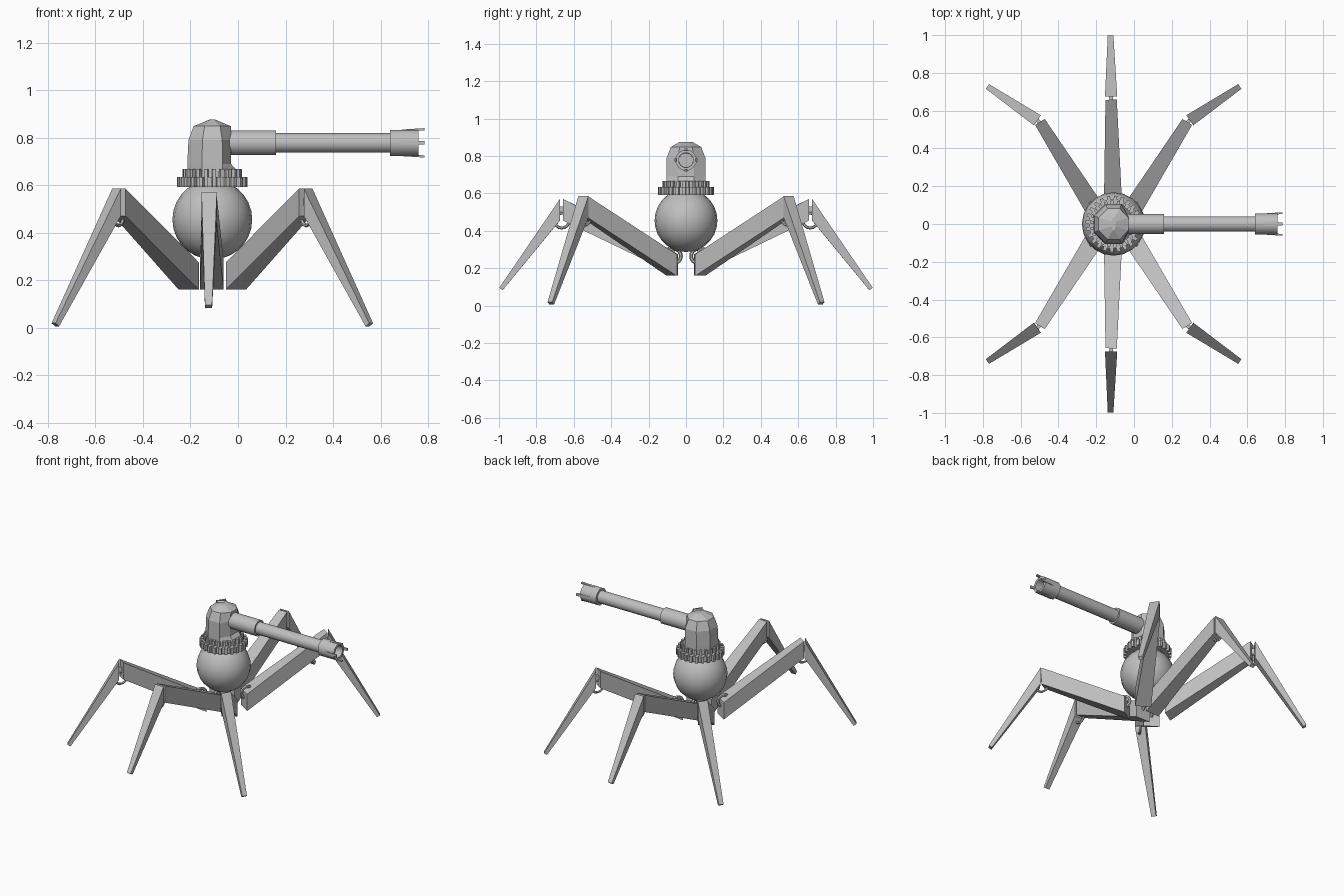
import bpy, bmesh, math
from mathutils import Vector, Matrix

if "Cube" in bpy.data.objects:
    bpy.data.objects.remove(bpy.data.objects["Cube"])

CX = -0.108  # body axis
grey = bpy.data.materials.new("steel grey")
grey.diffuse_color = (0.52, 0.52, 0.52, 1)
grey.use_nodes = True
grey.node_tree.nodes["Principled BSDF"].inputs["Base Color"].default_value = grey.diffuse_color


def finish(name, bm, smooth=False):
    bmesh.ops.recalc_face_normals(bm, faces=bm.faces[:])
    me = bpy.data.meshes.new(name)
    bm.to_mesh(me)
    bm.free()
    me.materials.append(grey)
    ob = bpy.data.objects.new(name, me)
    bpy.context.collection.objects.link(ob)
    if smooth:
        bpy.ops.object.select_all(action='DESELECT')
        bpy.context.view_layer.objects.active = ob
        ob.select_set(True)
        bpy.ops.object.shade_smooth_by_angle(angle=math.radians(35))
    return ob


def loft(name, rings, smooth=False, closed=False):
    """Skin equal-length rings of points; cap the ends unless closed."""
    bm = bmesh.new()
    vs = [[bm.verts.new(p) for p in r] for r in rings]
    n = len(vs[0])
    pairs = list(zip(vs, vs[1:])) + ([(vs[-1], vs[0])] if closed else [])
    for a, b in pairs:
        for i in range(n):
            j = (i + 1) % n
            bm.faces.new((a[i], a[j], b[j], b[i]))
    if not closed:
        bm.faces.new(vs[0])
        bm.faces.new(vs[-1])
    return finish(name, bm, smooth)


def circle(n, r, off=0.0):
    return [(r * math.cos(2 * math.pi * (i + off) / n),
             r * math.sin(2 * math.pi * (i + off) / n)) for i in range(n)]


def tube(name, profile, n=12, z=0.778, closed=False):
    """Turned part along x, profile = (x, radius)."""
    return loft(name, [[(x, a, z + b) for a, b in circle(n, r, 0.5)]
                       for x, r in profile], True, closed)


def gear(name, z0, z1, r, teeth):
    pts = []
    for i in range(teeth):
        for f, q in ((0, r - 0.018), (0.45, r - 0.018), (0.5, r), (0.95, r)):
            a = 2 * math.pi * (i + f) / teeth
            pts.append((CX + q * math.cos(a), q * math.sin(a)))
    loft(name, [[(x, y, z) for x, y in pts] for z in (z0, z1)])


def beam(name, p, q, zp, zq, wp, wq, slant=0.0):
    """Tapered four-sided beam between plan points."""
    p, q = Vector(p), Vector(q)
    d = (q - p).normalized()
    s = Vector((-d.y, d.x))
    rings = []
    for c, (lo, hi), w, back in ((p, zp, wp, 0), (q, zq, wq, slant)):
        cb = c - d * back
        rings.append([(*(cb - s * w / 2), lo), (*(cb + s * w / 2), lo),
                      (*(c + s * w / 2), hi), (*(c - s * w / 2), hi)])
    loft(name, rings)


def hoop(name, c, z, d, r, t):
    """Hinge ring standing in the vertical plane of a leg."""
    d = Vector((d[0], d[1], 0)).normalized()
    side = Vector((-d.y, d.x, 0))
    up = Vector((0, 0, 1))
    rings = []
    for u, v in circle(16, 1):
        o = d * u + up * v
        rings.append([Vector((c[0], c[1], z)) + o * (r + a) + side * b
                      for a, b in circle(6, t)])
    loft(name, rings, True, True)


def leg(name, a, k, f, zk, zf):
    a, k, f = Vector(a), Vector(k), Vector(f)
    d, e = (k - a).normalized(), (f - k).normalized()
    beam(name + "_upper_leg", a, k, (0.16, 0.275), (zk - 0.115, zk), 0.10, 0.06)
    beam(name + "_lower_leg", k + e * 0.016, f, (zk - 0.115, zk),
         (zf, zf + 0.013), 0.065, 0.03, 0.018)
    hoop(name + "_knee_ring", k + e * 0.006, zk - 0.115, d, 0.04, 0.008)
    hoop(name + "_hip_ring", a + d * 0.02, 0.265, d, 0.038, 0.010)
    beam(name + "_knee_pin", k - d * 0.01, k + e * 0.025,
         (zk - 0.07, zk - 0.04), (zk - 0.07, zk - 0.04), 0.02, 0.02)


# Body sphere
bm = bmesh.new()
bmesh.ops.create_uvsphere(bm, u_segments=20, v_segments=14, radius=0.168,
                          matrix=Matrix.Translation((CX, 0, 0.455)))
finish("body", bm, True)

# Turret ring gears
gear("lower_gear", 0.592, 0.634, 0.149, 24)
gear("upper_gear", 0.634, 0.667, 0.125, 22)

# Faceted turret head, flattened where the barrel mounts
rings = []
for z, r, sx in ((0.66, 0.114, 1), (0.69, 0.114, 1), (0.79, 0.112, 0.97),
                 (0.848, 0.088, 0.97), (0.876, 0.036, 0.35)):
    limit = 0.105 if z < 0.67 else 0.078
    rings.append([(CX + min(x * sx, limit), y, z)
                  for x, y in circle(8, r, 0.5)])
loft("turret_head", rings)

# Gun: sleeve, barrel, hollow muzzle and four prongs
tube("barrel_sleeve", [(-0.06, 0.054), (0.16, 0.054)])
tube("barrel", [(0.15, 0.042), (0.66, 0.042)])
tube("muzzle", [(0.64, 0.04), (0.64, 0.057), (0.76, 0.057), (0.76, 0.04),
                (0.68, 0.038)], closed=True)
for i in range(4):
    rot = Matrix.Rotation(i * math.pi / 2, 3, 'X')
    ring = [[rot @ Vector((x, s * 0.008, h)) + Vector((0, 0, 0.778))
             for s, h in ((-1, lo), (1, lo), (1, hi), (-1, hi))]
            for x, lo, hi in ((0.69, 0.045, 0.056), (0.785, 0.053, 0.062))]
    loft("muzzle_prong", ring)

# Six legs: four corner legs and a middle pair
for sy, end in ((-1, "front"), (1, "back")):
    for sx, side in ((-1, "left"), (1, "right")):
        leg(f"{end}_{side}", (CX + sx * 0.099, sy * 0.077),
            (CX + sx * 0.39, sy * 0.54), (CX + sx * 0.668, sy * 0.728),
            0.585, 0.006)
    leg(f"{end}_middle", (CX - 0.002, sy * 0.045), (-0.121, sy * 0.658),
        (-0.124, sy * 0.998), 0.57, 0.083)
